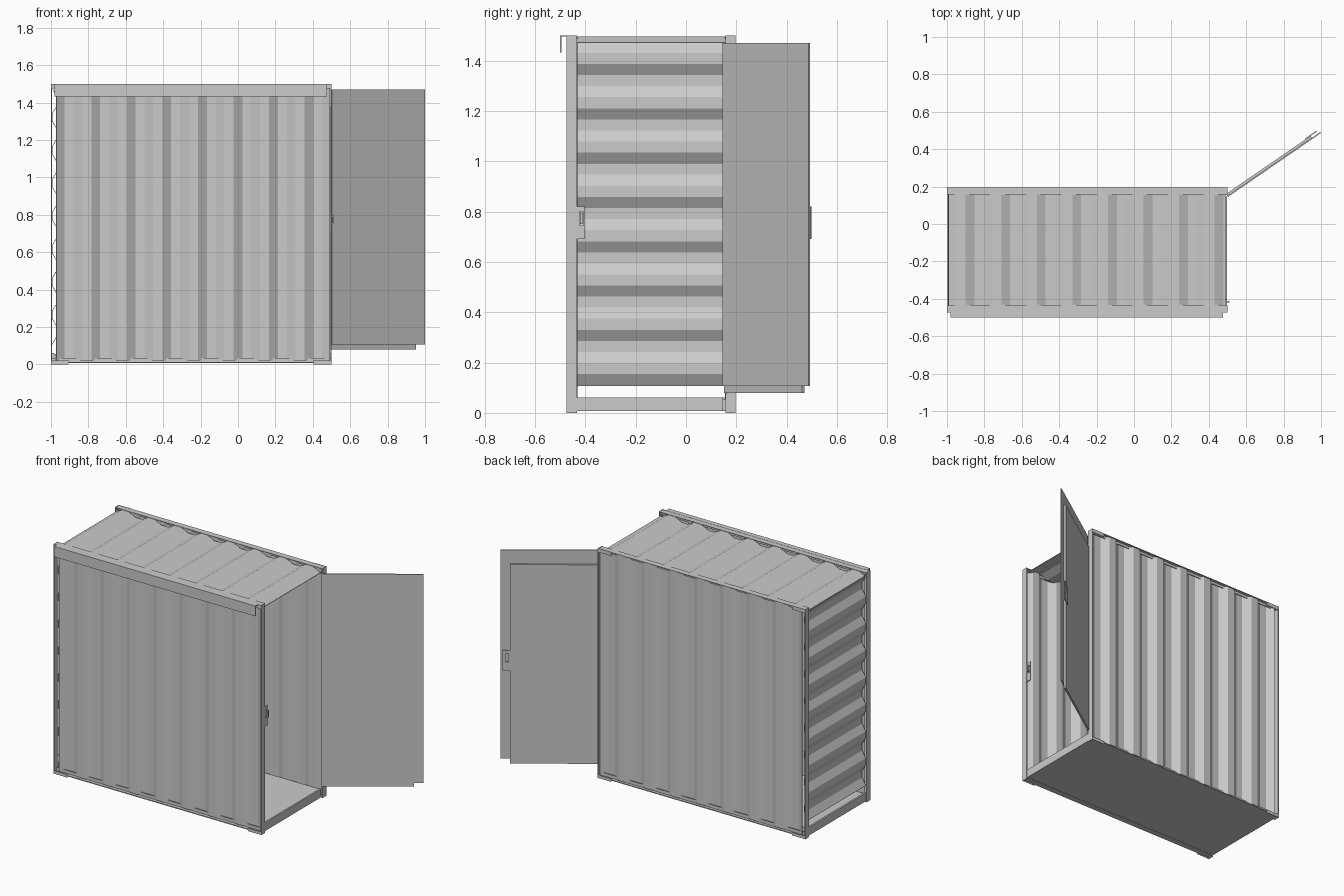
import bpy, bmesh, math
from mathutils import Matrix

if "Cube" in bpy.data.objects:
    bpy.data.objects.remove(bpy.data.objects["Cube"])

DOOR = Matrix.Translation((0.503, 0.145, 0)) @ Matrix.Rotation(math.radians(34.5), 4, 'Z')


def make(name, bm, mat=None):
    bmesh.ops.recalc_face_normals(bm, faces=bm.faces)
    me = bpy.data.meshes.new(name)
    bm.to_mesh(me)
    bm.free()
    ob = bpy.data.objects.new(name, me)
    if mat:
        ob.matrix_world = mat
    bpy.context.collection.objects.link(ob)
    return ob


def add_box(bm, x0, x1, y0, y1, z0, z1):
    m = (Matrix.Translation(((x0 + x1) / 2, (y0 + y1) / 2, (z0 + z1) / 2))
         @ Matrix.Diagonal((x1 - x0, y1 - y0, z1 - z0, 1)))
    bmesh.ops.create_cube(bm, size=1, matrix=m)


def box(name, *boxes, mat=None):
    bm = bmesh.new()
    for b in boxes:
        add_box(bm, *b)
    return make(name, bm, mat)


def wave(start, end, crest_end, period):
    """Trapezoid wave points (u, h); h is 1 on crests, which end at crest_end."""
    q = period / 4

    def h(u):
        t = ((u - crest_end) / q) % 4
        return 1 - t if t < 1 else 0 if t < 2 else t - 2 if t < 3 else 1
    n0 = math.ceil((start - crest_end) / q + 1e-4)
    n1 = math.floor((end - crest_end) / q - 1e-4)
    us = [start] + [crest_end + q * n for n in range(n0, n1 + 1)] + [end]
    return [(u, h(u)) for u in us]


def sheet(name, points, place, a, b):
    """Corrugated sheet: wave points swept between a and b, placed by a function."""
    bm = bmesh.new()
    rows = [[bm.verts.new(place(u, h, w)) for w in (a, b)] for u, h in points]
    for r, s in zip(rows, rows[1:]):
        bm.faces.new((r[0], s[0], s[1], r[1]))
    ob = make(name, bm)
    mod = ob.modifiers.new("thickness", 'SOLIDIFY')
    mod.thickness = 0.003
    mod.offset = 0
    return ob


def slot_cut(ob, name, *b, mat=None):
    cutter = box(name, b, mat=mat)
    cutter.hide_render = True
    cutter.hide_viewport = True
    mod = ob.modifiers.new("slot", 'BOOLEAN')
    mod.object = cutter
    mod.operation = 'DIFFERENCE'
    mod.solver = 'EXACT'


# corrugated walls and roof
side = wave(-0.972, 0.492, -0.785, 0.19)
sheet("front_wall", side, lambda u, h, w: (u, -0.432 - 0.032 * h, w), 0.02, 1.494)
sheet("back_wall", side, lambda u, h, w: (u, 0.157 + 0.032 * h, w), 0.02, 1.494)
sheet("roof", wave(-0.988, 0.49, -0.9, 0.19),
      lambda u, h, w: (u, w, 1.471 + 0.024 * h), -0.435, 0.158)
sheet("end_wall", [(u, 1 - h) for u, h in wave(0.107, 1.472, 1.43, 0.176)],
      lambda u, h, w: (-0.966 - 0.026 * h, w, u), -0.437, 0.158)

# floor and the sills at both ends
box("floor", (-0.985, 0.485, -0.432, 0.157, 0.008, 0.055))
box("door_sill", (0.485, 0.496, -0.435, 0.148, 0.008, 0.062))
box("end_sill", (-0.997, -0.985, -0.435, 0.157, 0.008, 0.062))

# corner posts: thin flat plates
for xn, x0 in (("left", -1.0), ("right", 0.494)):
    for yn, y0 in (("front", -0.474), ("back", 0.157)):
        box(f"{yn}_{xn}_post", (x0, x0 + 0.006, y0, y0 + 0.04, 0, 1.5))

# top and bottom angle rails along both long sides, with corner brackets
for yn, y0, lip in (("front", -0.473, -0.452), ("back", 0.157, 0.174)):
    box(f"{yn}_top_rail",
        (-1.0, 0.5, y0, y0 + 0.039, 1.495, 1.499),
        (-1.0, 0.5, lip, lip + 0.004, 1.478, 1.495))
    box(f"{yn}_bottom_rail",
        (-1.0, 0.5, y0, y0 + 0.039, 0.008, 0.014),
        (-1.0, 0.5, lip, lip + 0.004, 0.014, 0.035))
    face = y0 if yn == "front" else y0 + 0.035
    for xn, x0 in (("left", -1.0), ("right", 0.405)):
        box(f"{yn}_{xn}_brackets",
            (x0, x0 + 0.095, face, face + 0.004, 0, 0.02),
            (x0, x0 + 0.095, face, face + 0.004, 1.475, 1.5))

# fascia trim over the front wall
box("front_fascia", (-0.98, 0.475, -0.5, -0.495, 1.432, 1.5),
    (-0.98, 0.475, -0.495, -0.468, 1.495, 1.5))

# open door: two layers, hinged at the back right post
box("door_inner_panel", (0, 0.603, 0, 0.007, 0.107, 1.47), mat=DOOR)
box("door_outer_panel", (0, 0.548, 0.007, 0.019, 0.08, 1.38), mat=DOOR)
latch = box("door_latch_plate", (0.515, 0.59, 0.019, 0.024, 0.69, 0.82), mat=DOOR)
slot_cut(latch, "door_slot_cutter", 0.556, 0.574, 0.0, 0.05, 0.745, 0.8, mat=DOOR)

# matching latch plate and staple on the front right post
strike = box("post_latch_plate", (0.49, 0.496, -0.436, -0.403, 0.69, 0.82))
slot_cut(strike, "post_slot_cutter", 0.45, 0.55, -0.423, -0.41, 0.745, 0.8)
box("latch_staple", (0.496, 0.511, -0.421, -0.412, 0.75, 0.758),
    (0.496, 0.511, -0.421, -0.412, 0.787, 0.795),
    (0.506, 0.511, -0.421, -0.412, 0.758, 0.787))

# hinge knuckles
for i, z in enumerate((0.25, 0.77, 1.3)):
    bm = bmesh.new()
    bmesh.ops.create_cone(bm, cap_ends=True, segments=12, radius1=0.007, radius2=0.007, depth=0.07,
                          matrix=Matrix.Translation((0.503, 0.156, z)))
    make(f"hinge_{i + 1}", bm)
